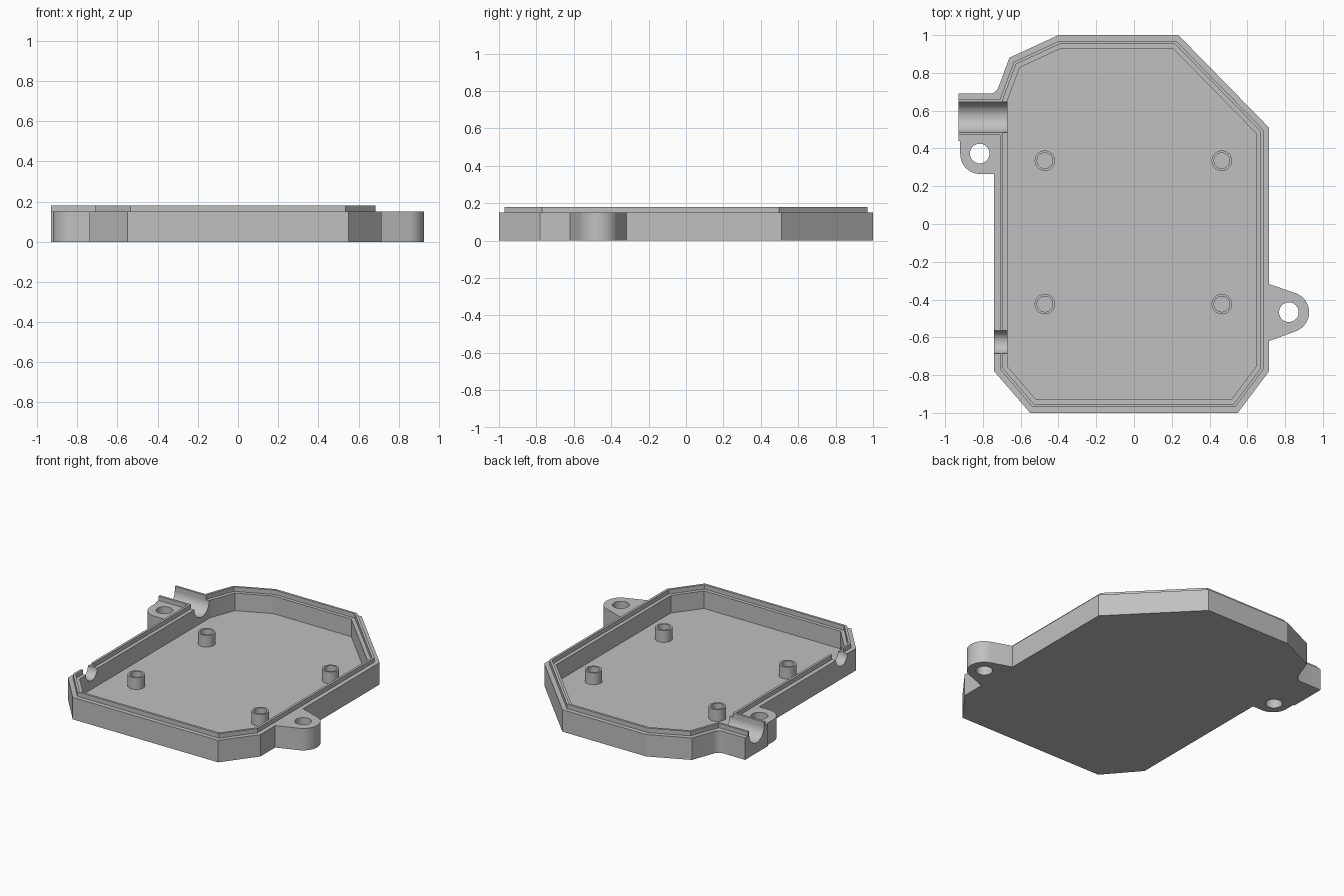
import bpy, bmesh
from math import cos, sin, radians
from mathutils import Vector, Matrix

cube = bpy.data.objects.get("Cube")
if cube:
    bpy.data.objects.remove(cube, do_unlink=True)

grey = bpy.data.materials.new("plain grey")
grey.diffuse_color = (0.53, 0.53, 0.53, 1)
grey.use_nodes = True
grey.node_tree.nodes["Principled BSDF"].inputs["Base Color"].default_value = grey.diffuse_color

RIM, LIP_TOP, FLOOR, POST_TOP = 0.15, 0.18, 0.03, 0.11


def arc(cx, cy, r, start, end, steps=16):
    angles = [radians(start + (end - start) * i / steps) for i in range(steps + 1)]
    return [(cx + r * cos(a), cy + r * sin(a)) for a in angles]


def circle(cx, cy, r, steps=40):
    return arc(cx, cy, r, 0, 360, steps)[:-1]


def inset(points, d):
    """Move every edge of a counter-clockwise polygon inwards by d."""
    pts, result = [Vector(p) for p in points], []
    for i, p in enumerate(pts):
        a = (p - pts[i - 1]).normalized()
        b = (pts[(i + 1) % len(pts)] - p).normalized()
        na, nb = Vector((-a.y, a.x)), Vector((-b.y, b.x))
        result.append(p + (na + nb) * d / (1 + na.dot(nb)))
    return result


def prism(name, points, z0, z1):
    bm = bmesh.new()
    face = bm.faces.new([bm.verts.new((p[0], p[1], z0)) for p in points])
    top = bmesh.ops.extrude_face_region(bm, geom=[face])["geom"]
    bmesh.ops.translate(bm, vec=(0, 0, z1 - z0),
                        verts=[v for v in top if isinstance(v, bmesh.types.BMVert)])
    bmesh.ops.recalc_face_normals(bm, faces=bm.faces)
    mesh = bpy.data.meshes.new(name)
    bm.to_mesh(mesh)
    bm.free()
    mesh.materials.append(grey)
    obj = bpy.data.objects.new(name, mesh)
    bpy.context.collection.objects.link(obj)
    return obj


def combine(target, tool, operation):
    """Apply a boolean and discard the tool."""
    mod = target.modifiers.new("combine", "BOOLEAN")
    mod.object, mod.operation, mod.solver = tool, operation, "EXACT"
    bpy.context.view_layer.objects.active = target
    bpy.ops.object.modifier_apply(modifier=mod.name)
    bpy.data.objects.remove(tool, do_unlink=True)


def cable_channel(y, r):
    """U-shaped cutter running along x, open at the top."""
    profile = [(y + r, 0.3), (y - r, 0.3)] + arc(y, RIM, r, 180, 360, 32)
    cutter = prism("channel_cutter", profile, -1.1, -0.6)
    # profile x, y, depth become y, z, x
    cutter.data.transform(Matrix(((0, 0, 1, 0), (1, 0, 0, 0), (0, 1, 0, 0), (0, 0, 0, 1))))
    return cutter


# Main shell outline, and the same with the ears and cable boss
front = [(-0.74, -0.78), (-0.55, -1), (0.55, -1), (0.715, -0.78)]
back = [(0.715, 0.51), (0.235, 1), (-0.4, 1), (-0.66, 0.88)]
shell = front + back + [(-0.735, 0.68), (-0.74, 0.66)]
right_ear = [(0.715, -0.62)] + arc(0.82, -0.467, 0.107, -70, 70, 24) + [(0.715, -0.318)]
boss = arc(-0.765, 0.74, 0.05, -20, -90, 8) + [(-0.93, 0.69), (-0.93, 0.44), (-0.92, 0.44)]
left_ear = arc(-0.815, 0.37, 0.105, 180, 270) + [(-0.74, 0.265)]
tray = prism("tray", front + right_ear + back + boss + left_ear, 0, RIM)

# Raised lip around the shell and along the boss
lip = prism("lip", inset(shell, 0.03), 0.13, LIP_TOP)
boss_lip = [(-0.93, 0.47), (-0.6, 0.47), (-0.6, 0.66), (-0.93, 0.66)]
combine(lip, prism("boss_lip", boss_lip, 0.13, LIP_TOP), "UNION")
combine(tray, lip, "UNION")

# Inner ledge, cavity, screw holes and cable channels
combine(tray, prism("ledge_cutter", inset(shell, 0.046), RIM, 0.3), "DIFFERENCE")
combine(tray, prism("cavity_cutter", inset(shell, 0.07), FLOOR, 0.3), "DIFFERENCE")
for x, y in [(-0.817, 0.373), (0.82, -0.467)]:
    combine(tray, prism("hole_cutter", circle(x, y, 0.052), -0.1, 0.3), "DIFFERENCE")
combine(tray, cable_channel(0.565, 0.08), "DIFFERENCE")
combine(tray, cable_channel(-0.625, 0.06), "DIFFERENCE")

# Hollow mounting posts
parts = [tray]
for x in (-0.472, 0.465):
    for y in (0.335, -0.424):
        post = prism("mounting_post", circle(x, y, 0.054), FLOOR, POST_TOP)
        combine(post, prism("bore_cutter", circle(x, y, 0.041), 0, 0.2), "DIFFERENCE")
        parts.append(post)

bpy.ops.object.select_all(action="DESELECT")
for part in parts:
    part.select_set(True)
bpy.context.view_layer.objects.active = tray
bpy.ops.object.shade_smooth_by_angle(angle=radians(20))
